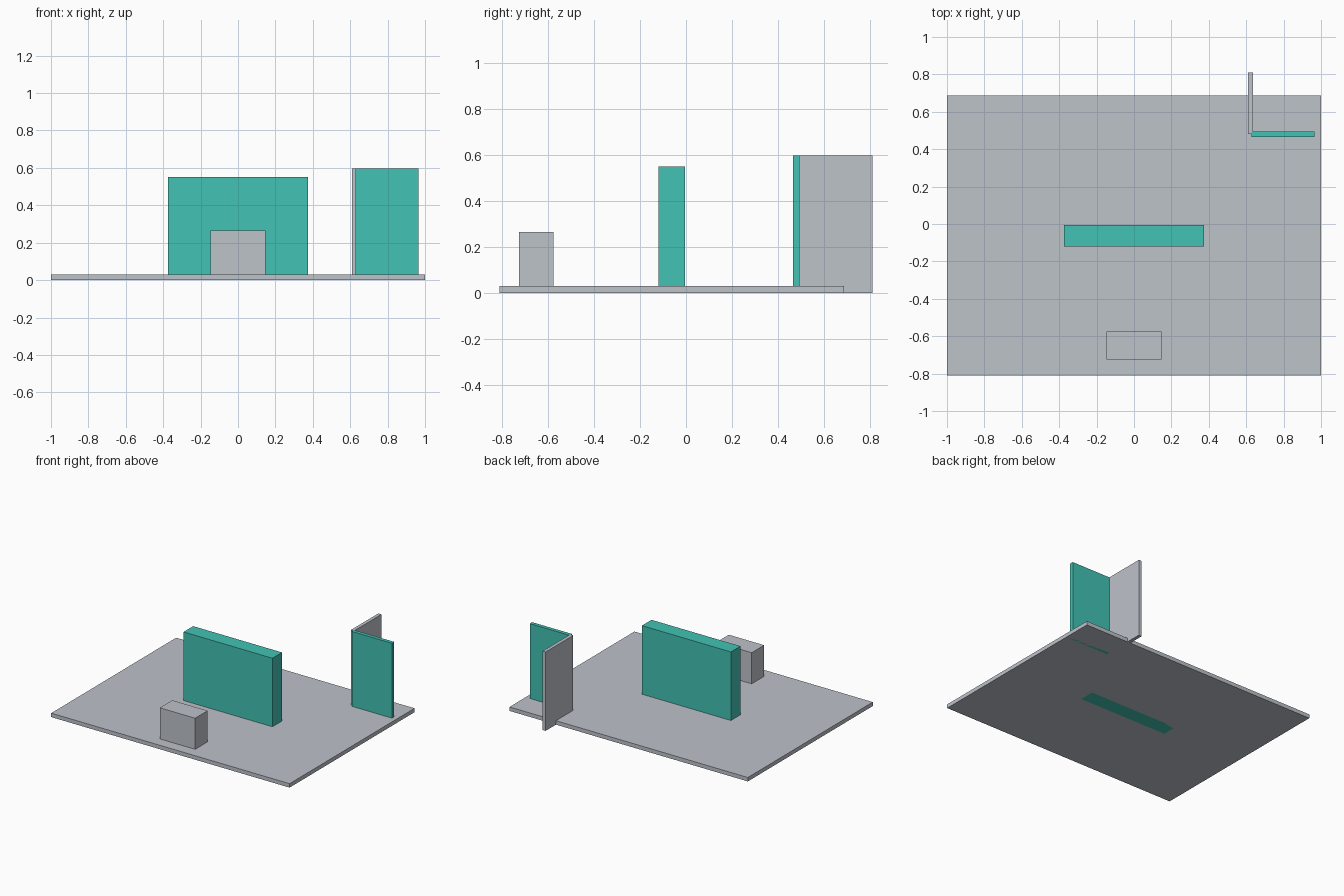
import bpy

if "Cube" in bpy.data.objects:
    bpy.data.objects.remove(bpy.data.objects["Cube"])


def material(name, rgb):
    """Flat colour from 0-255 display values."""
    mat = bpy.data.materials.new(name)
    lin = [((c / 255 + 0.055) / 1.055) ** 2.4 for c in rgb]
    mat.diffuse_color = (*lin, 1.0)
    mat.use_nodes = True
    mat.node_tree.nodes["Principled BSDF"].inputs["Base Color"].default_value = mat.diffuse_color
    return mat


def box(name, x, y, z, mat):
    """Axis-aligned box from (min, max) ranges."""
    bpy.ops.mesh.primitive_cube_add(size=1)
    obj = bpy.context.object
    obj.name = name
    obj.location = [(a + b) / 2 for a, b in (x, y, z)]
    obj.scale = [b - a for a, b in (x, y, z)]
    bpy.ops.object.transform_apply(location=True, rotation=False, scale=True)
    obj.data.materials.append(mat)
    return obj


grey = material("light_grey", (190, 195, 202))
teal = material("teal", (66, 194, 180))

# Floor slab
box("floor", (-1, 1), (-0.81, 0.687), (0, 0.03), grey)
# Thick wall in the middle
box("centre_wall", (-0.373, 0.373), (-0.12, -0.005), (0, 0.55), teal)
# Low block near the front edge
box("front_block", (-0.148, 0.148), (-0.725, -0.576), (0, 0.266), grey)
# Corner screen: a panel along the floor and one running past its back edge
box("corner_panel", (0.629, 0.965), (0.466, 0.494), (0, 0.598), teal)
box("side_panel", (0.61, 0.636), (0.48, 0.81), (0, 0.598), grey)
